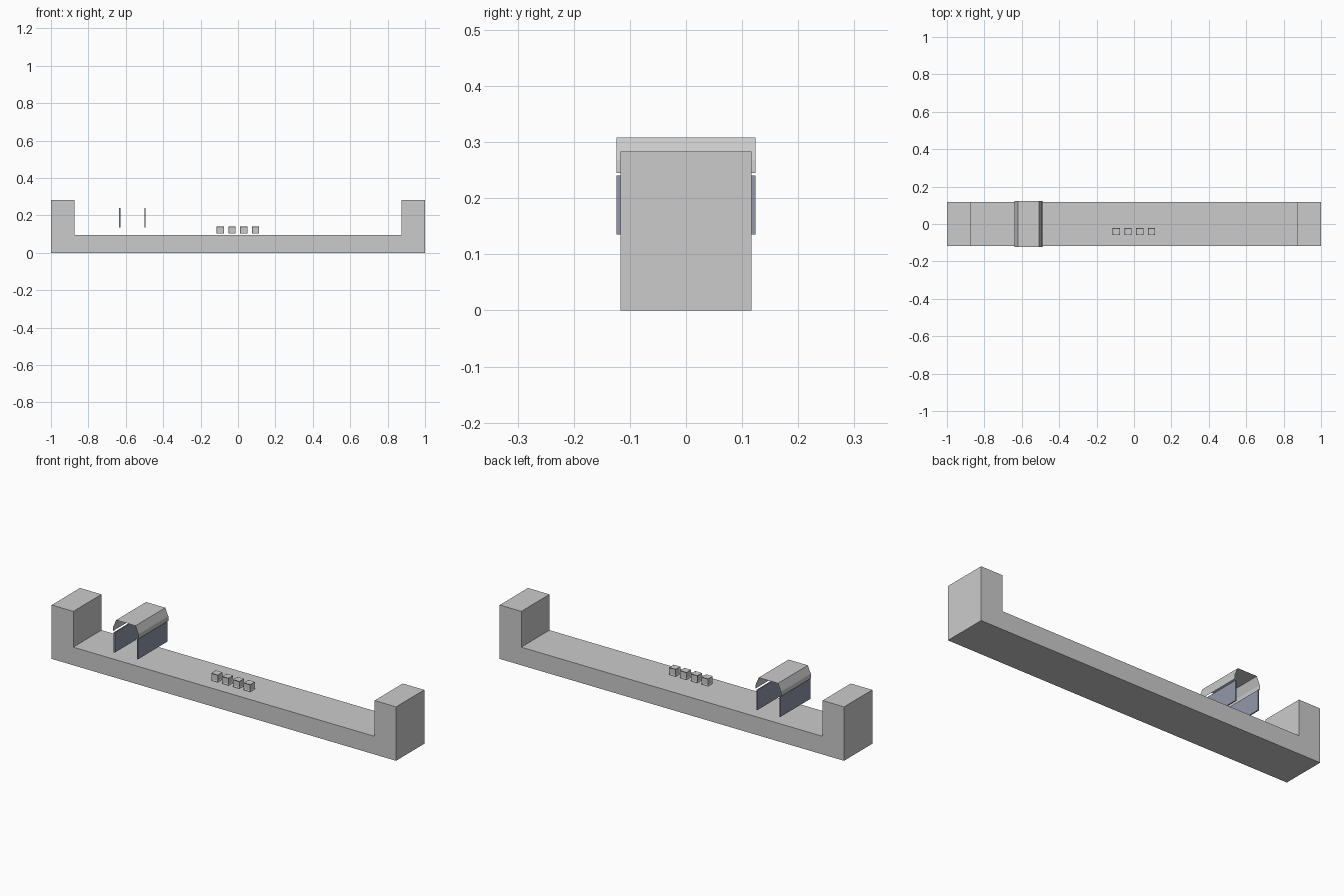
import bpy, bmesh

if "Cube" in bpy.data.objects:
    bpy.data.objects.remove(bpy.data.objects["Cube"])


def material(name, rgb):
    m = bpy.data.materials.new(name)
    m.diffuse_color = (*rgb, 1)
    m.use_nodes = True
    m.node_tree.nodes["Principled BSDF"].inputs["Base Color"].default_value = m.diffuse_color
    return m


GREY = material("light grey", (0.6, 0.6, 0.6))
BLUE_GREY = material("blue grey", (0.29, 0.31, 0.40))


def finish(bm, name, mat):
    me = bpy.data.meshes.new(name)
    bm.to_mesh(me)
    bm.free()
    me.materials.append(mat)
    ob = bpy.data.objects.new(name, me)
    bpy.context.collection.objects.link(ob)
    return ob


def box(name, lo, hi, mat, inset=0, depth=0):
    bm = bmesh.new()
    bmesh.ops.create_cube(bm, size=1)
    for v in bm.verts:
        v.co = [a + (c + 0.5) * (b - a) for a, b, c in zip(lo, hi, v.co)]
    if inset:
        bmesh.ops.inset_individual(bm, faces=bm.faces[:], thickness=inset, depth=-depth)
    return finish(bm, name, mat)


# long U-shaped platform, one solid profile extruded across y
W = 0.117
side = [(-1, 0), (1, 0), (1, 0.283), (0.875, 0.283), (0.875, 0.095),
        (-0.875, 0.095), (-0.875, 0.283), (-1, 0.283)]
bm = bmesh.new()
face = bm.faces.new([bm.verts.new((x, -W, z)) for x, z in side])
ext = bmesh.ops.extrude_face_region(bm, geom=[face])
for g in ext["geom"]:
    if isinstance(g, bmesh.types.BMVert):
        g.co.y = W
bmesh.ops.recalc_face_normals(bm, faces=bm.faces[:])
finish(bm, "platform", GREY)

# thin shelter panels standing across the platform
for i, x in enumerate((-0.632, -0.498)):
    box(f"shelter_panel_{i + 1}", (x - 0.003, -0.124, 0.135), (x + 0.003, 0.124, 0.24), BLUE_GREY)

# open roof shell over the panels
half = [(0.075, 0.245), (0.073, 0.268), (0.056, 0.308)]
profile = [(-x, z) for x, z in half] + [(x, z) for x, z in reversed(half)]
bm = bmesh.new()
rows = [[bm.verts.new((-0.565 + x, y, z)) for x, z in profile] for y in (-0.124, 0.124)]
for i in range(len(profile) - 1):
    bm.faces.new((rows[0][i], rows[0][i + 1], rows[1][i + 1], rows[1][i]))
bm.normal_update()
if max(bm.faces, key=lambda f: f.calc_center_median().z).normal.z < 0:
    bmesh.ops.reverse_faces(bm, faces=bm.faces[:])
finish(bm, "shelter_roof", GREY)

# row of four small crates with recessed panels
S = 0.019
for i in range(4):
    x = -0.095 + 0.0628 * i
    box(f"crate_{i + 1}", (x - S, -0.04 - S, 0.102), (x + S, -0.04 + S, 0.140),
        GREY, inset=0.007, depth=0.003)
